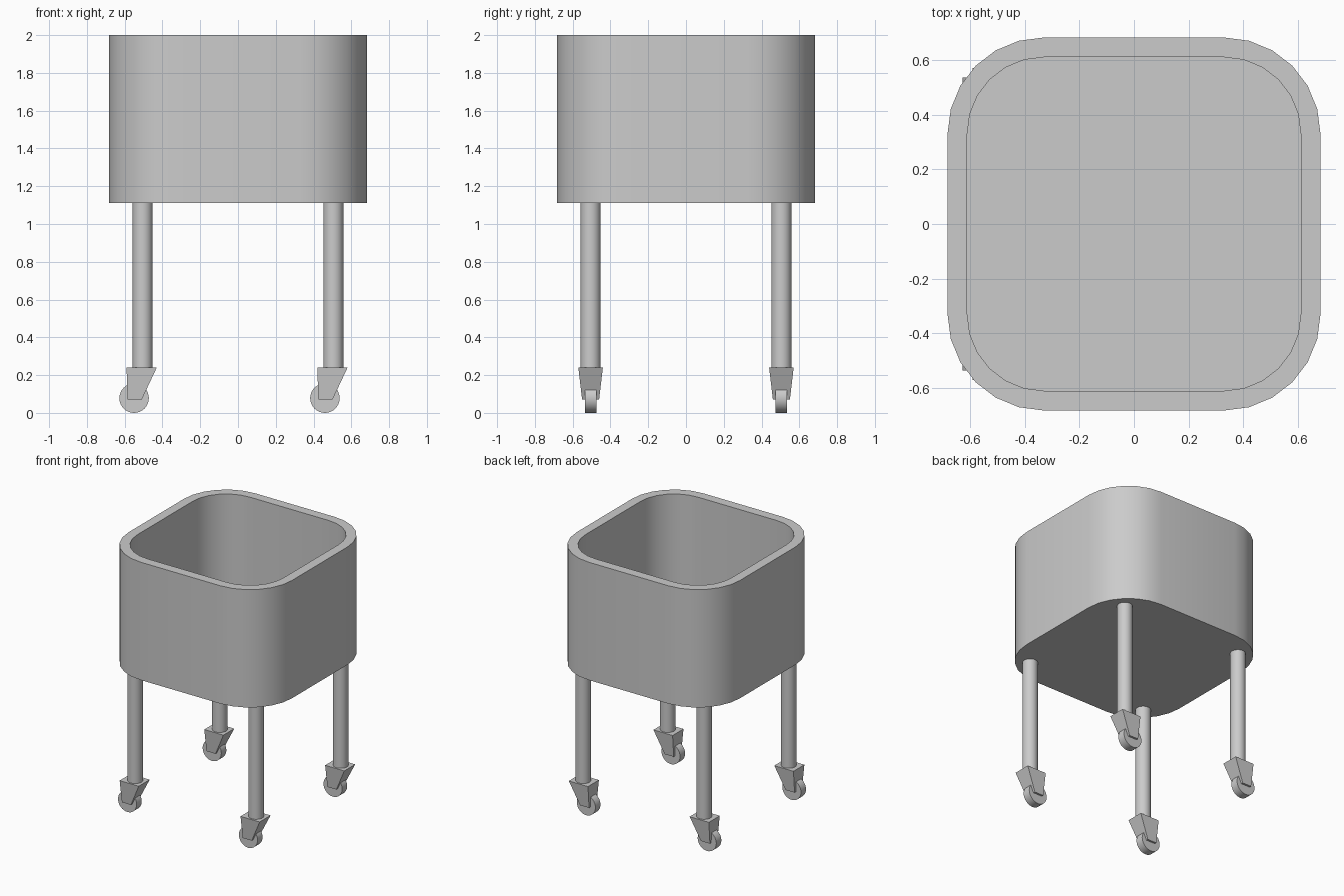
import bpy, bmesh, math

cube = bpy.data.objects.get("Cube")
if cube:
    bpy.data.objects.remove(cube, do_unlink=True)

grey = bpy.data.materials.new("plain grey")
grey.use_nodes = True
COLOUR = (0.6, 0.6, 0.6, 1)
grey.diffuse_color = COLOUR
grey.node_tree.nodes["Principled BSDF"].inputs["Base Color"].default_value = COLOUR

HALF, WALL, FLAT = 0.682, 0.072, 0.33   # tub half width, wall, straight half length
TUB_Z, TOP_Z, FLOOR_Z = 1.11, 2.0, 1.18
LEG = 0.505


def finish(name, bm, smooth=True):
    bmesh.ops.recalc_face_normals(bm, faces=bm.faces)
    mesh = bpy.data.meshes.new(name)
    bm.to_mesh(mesh)
    bm.free()
    obj = bpy.data.objects.new(name, mesh)
    bpy.context.collection.objects.link(obj)
    mesh.materials.append(grey)
    if smooth:
        bpy.ops.object.select_all(action='DESELECT')
        obj.select_set(True)
        bpy.context.view_layer.objects.active = obj
        bpy.ops.object.shade_smooth_by_angle(angle=math.radians(35))
    return obj


def rounded_ring(bm, half, z, steps=6):
    """Rounded square loop; every corner arc shares the same centre."""
    ring = []
    radius = half - FLAT
    for q, (sx, sy) in enumerate([(1, 1), (-1, 1), (-1, -1), (1, -1)]):
        for i in range(steps + 1):
            a = (q + i / steps) * math.pi / 2
            ring.append(bm.verts.new((sx * FLAT + radius * math.cos(a),
                                      sy * FLAT + radius * math.sin(a), z)))
    return ring


def bridge(bm, a, b):
    n = len(a)
    for i in range(n):
        j = (i + 1) % n
        bm.faces.new((a[i], a[j], b[j], b[i]))


# Open tub: outer wall, rim, inner wall and floor
bm = bmesh.new()
rings = [rounded_ring(bm, HALF, TUB_Z), rounded_ring(bm, HALF, TOP_Z),
         rounded_ring(bm, HALF - WALL, TOP_Z), rounded_ring(bm, HALF - WALL, FLOOR_Z)]
for lower, upper in zip(rings, rings[1:]):
    bridge(bm, lower, upper)
bm.faces.new(rings[0])
bm.faces.new(rings[-1])
finish("tub", bm)


def cylinder(name, radius, depth, location, sideways=False):
    bm = bmesh.new()
    bmesh.ops.create_cone(bm, cap_ends=True, segments=32, radius1=radius,
                          radius2=radius, depth=depth)
    obj = finish(name, bm)
    obj.location = location
    if sideways:
        obj.rotation_euler.x = math.pi / 2
    return obj


def caster_housing(name, x, y):
    """Tapered block, upright at the wheel side and sloped at the other."""
    bm = bmesh.new()
    loops = []
    for z, x0, x1, w in [(0.07, -0.08, -0.005, 0.045), (0.24, -0.085, 0.075, 0.065)]:
        loops.append([bm.verts.new((x + px, y + py, z))
                      for px, py in [(x0, -w), (x1, -w), (x1, w), (x0, w)]])
    bridge(bm, *loops)
    for loop in loops:
        bm.faces.new(loop)
    finish(name, bm, smooth=False)


# Four legs, with every caster trailing the same way
for side, sx in (("right", -1), ("left", 1)):
    for end, sy in (("front", -1), ("back", 1)):
        x, y, tag = sx * LEG, sy * LEG, end + "_" + side
        cylinder(tag + "_leg", 0.053, 0.9, (x, y, 0.67))
        caster_housing(tag + "_caster_housing", x, y)
        cylinder(tag + "_wheel", 0.078, 0.06, (x - 0.045, y, 0.078), sideways=True)
